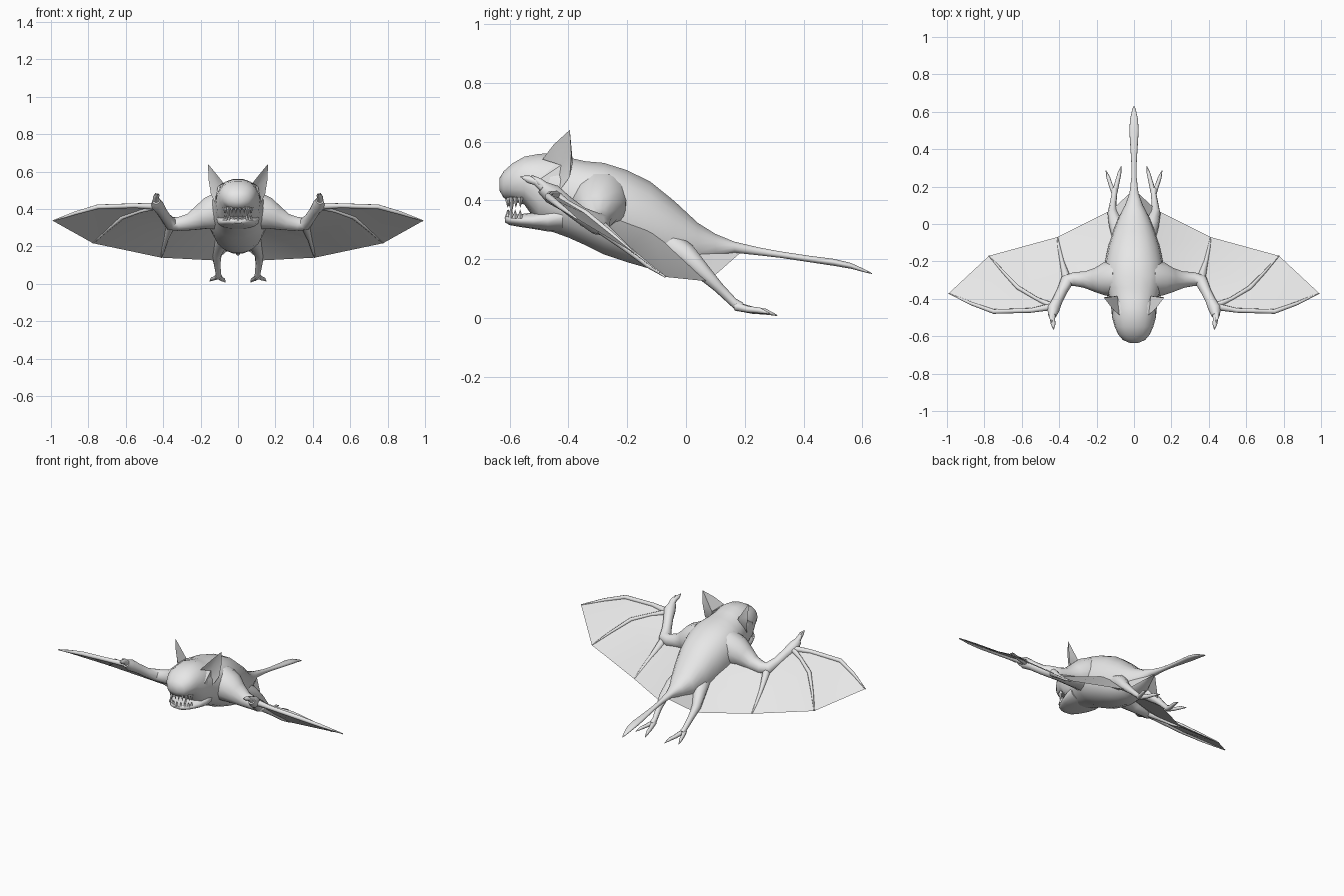
import bpy, bmesh, math
from mathutils import Vector

if "Cube" in bpy.data.objects:
    bpy.data.objects.remove(bpy.data.objects["Cube"])

grey = bpy.data.materials.new("grey")
grey.diffuse_color = (0.8, 0.8, 0.8, 1)
grey.use_nodes = True
grey.node_tree.nodes["Principled BSDF"].inputs["Base Color"].default_value = grey.diffuse_color


def finish(name, bm, smooth=50):
    bmesh.ops.recalc_face_normals(bm, faces=bm.faces)
    me = bpy.data.meshes.new(name)
    bm.to_mesh(me)
    bm.free()
    ob = bpy.data.objects.new(name, me)
    bpy.context.collection.objects.link(ob)
    me.materials.append(grey)
    bpy.ops.object.select_all(action='DESELECT')
    ob.select_set(True)
    bpy.context.view_layer.objects.active = ob
    if smooth:
        bpy.ops.object.shade_smooth_by_angle(angle=math.radians(smooth))
    return ob


def skin_rings(bm, rings):
    vs = [[bm.verts.new(p) for p in r] for r in rings]
    n = len(vs[0])
    for a, b in zip(vs, vs[1:]):
        for i in range(n):
            bm.faces.new((a[i], a[(i + 1) % n], b[(i + 1) % n], b[i]))
    bm.faces.new(vs[0])
    bm.faces.new(vs[-1])


def loft(name, sections, n=18, power=0.9):
    """Sections along y: (y, top z, bottom z, half width)."""
    bm = bmesh.new()
    rings = []
    for y, top, bot, w in sections:
        ring = []
        for i in range(n):
            a = 2 * math.pi * i / n
            c, s = math.cos(a), math.sin(a)
            ring.append((w * math.copysign(abs(c) ** power, c), y,
                         (top + bot) / 2 + (top - bot) / 2 * math.copysign(abs(s) ** power, s)))
        rings.append(ring)
    skin_rings(bm, rings)
    return finish(name, bm)


def tube(name, path, side, n=8):
    """Path points: (x, y, z, radius)."""
    bm = bmesh.new()
    pts = [Vector((p[0] * side, p[1], p[2])) for p in path]
    rings = []
    for i, p in enumerate(pts):
        d = (pts[min(i + 1, len(pts) - 1)] - pts[max(i - 1, 0)]).normalized()
        u = d.cross(Vector((0.1, 0.3, 1))).normalized()
        v = d.cross(u)
        rings.append([p + path[i][3] * (u * math.cos(2 * math.pi * k / n) + v * math.sin(2 * math.pi * k / n))
                      for k in range(n)])
    skin_rings(bm, rings)
    return finish(name, bm)


# Body, head and tail in one skin
loft("body", [
    (-.635, .475, .435, .025), (-.62, .50, .408, .06), (-.59, .527, .398, .085),
    (-.55, .55, .385, .103), (-.50, .56, .315, .117), (-.45, .563, .29, .122),
    (-.40, .548, .272, .13), (-.34, .535, .245, .15), (-.28, .53, .215, .165),
    (-.20, .505, .188, .155), (-.12, .465, .165, .138), (-.04, .40, .16, .112),
    (.04, .325, .178, .08), (.10, .287, .20, .048), (.165, .26, .222, .024),
    (.25, .24, .213, .014), (.32, .227, .205, .014), (.42, .212, .19, .02),
    (.50, .202, .178, .025), (.56, .188, .168, .021), (.61, .165, .155, .01), (.632, .153, .15, .002)])

# Lower jaw
loft("lower_jaw", [(-.615, .347, .325, .03), (-.60, .352, .316, .055), (-.56, .354, .309, .08),
                   (-.52, .36, .303, .098), (-.47, .375, .294, .112), (-.42, .40, .29, .115)])

# Teeth around both jaws
for name, root, tip, count in (("upper_teeth", .412, .368, 10), ("lower_teeth", .338, .376, 9)):
    bm = bmesh.new()
    for i in range(count):
        a = math.pi * (i + .5) / count
        x, y = .073 * math.cos(a), -.555 - .052 * math.sin(a)
        long = 1.25 if i in (2, count - 3) else .85
        base = [bm.verts.new((x + .011 * math.cos(k * math.pi / 2), y + .011 * math.sin(k * math.pi / 2), root))
                for k in range(4)]
        end = bm.verts.new((x, y, root + (tip - root) * long))
        bm.faces.new(base)
        for k in range(4):
            bm.faces.new((base[k], base[(k + 1) % 4], end))
    finish(name, bm, 0)

# Wing frame joints
ELBOW, WRIST = (.36, -.29, .31), (.43, -.44, .415)
F1, TIP1 = (.75, -.468, .412), (.99, -.37, .337)
F2, TIP2 = (.62, -.34, .355), (.775, -.17, .217)
F3, TIP3 = (.385, -.20, .235), (.41, -.07, .14)
KNEE, TAIL = (.12, .075, .125), (0, .185, .222)
S1, S2, S3 = (.12, -.28, .37), (.09, -.12, .31), (.05, .02, .26)

for side, tag in ((1, "left"), (-1, "right")):
    # Arm with thumb claws
    tube(tag + "_arm", [(.08, -.29, .40, .10), (.15, -.295, .375, .092), (.20, -.30, .355, .068),
                        (.26, -.298, .33, .046), (.32, -.295, .32, .038), (.36, -.305, .322, .036),
                        (.385, -.36, .352, .028), (.41, -.41, .39, .028), (.432, -.455, .422, .034),
                        (.437, -.49, .445, .022)], side, 12)
    tube(tag + "_thumb", [(.437, -.47, .435, .02), (.436, -.51, .465, .014), (.432, -.535, .472, .013),
                          (.43, -.563, .482, .002)], side)
    tube(tag + "_small_claw", [(.437, -.46, .43, .02), (.443, -.50, .465, .012), (.44, -.525, .485, .002)], side)

    # Wing fingers
    tube(tag + "_leading_finger", [(*WRIST, .02), (.55, -.462, .418, .013), (*F1, .013),
                                   (.87, -.425, .378, .01), (*TIP1, .003)], side)
    tube(tag + "_middle_finger", [(*WRIST, .018), (.52, -.40, .39, .010), (*F2, .012),
                                  (.70, -.255, .288, .008), (*TIP2, .003)], side)
    tube(tag + "_inner_finger", [(*ELBOW, .024), (*F3, .012), (.40, -.13, .18, .009), (*TIP3, .003)], side)

    # Wing membrane
    bm = bmesh.new()
    cache = {}
    for face in ((WRIST, F1, F2), (F1, TIP1, TIP2, F2), (WRIST, F2, ELBOW), (F2, TIP2, F3, ELBOW),
                 (TIP2, TIP3, F3), (ELBOW, F3, S1), (F3, S2, S1), (F3, TIP3, S2),
                 (TIP3, KNEE, S2), (KNEE, S3, S2), (KNEE, TAIL, S3)):
        vs = []
        for p in face:
            if p not in cache:
                cache[p] = bm.verts.new((p[0] * side, p[1], p[2]))
            vs.append(cache[p])
        bm.faces.new(vs)
    finish(tag + "_wing_membrane", bm, 30)

    # Leg and toes
    tube(tag + "_leg", [(.07, -.06, .25, .05), (.095, .0, .215, .04), (.115, .06, .155, .027),
                        (.112, .11, .105, .018), (.105, .16, .055, .015), (.105, .185, .037, .018)], side)
    tube(tag + "_inner_toe", [(.103, .17, .04, .015), (.088, .23, .026, .012), (.078, .27, .022, .010),
                              (.068, .31, .009, .002)], side)
    tube(tag + "_outer_toe", [(.108, .17, .04, .015), (.125, .21, .03, .011), (.138, .25, .026, .010),
                              (.15, .285, .015, .002)], side)

    # Hollow ear: an open rim joined to an inner and an outer point
    rim = [(.06, -.46, .545), (.078, -.488, .54), (.118, -.45, .59), (.16, -.395, .64),
           (.158, -.39, .56), (.145, -.395, .48), (.118, -.44, .42), (.118, -.50, .47)]
    bm = bmesh.new()
    vs = [bm.verts.new((p[0] * side, p[1], p[2])) for p in rim]
    for mid in ((.108, -.425, .52), (.09, -.385, .53)):
        c = bm.verts.new((mid[0] * side, mid[1], mid[2]))
        for i in range(len(vs)):
            bm.faces.new((vs[i], vs[(i + 1) % len(vs)], c))
    finish(tag + "_ear", bm, 40)
